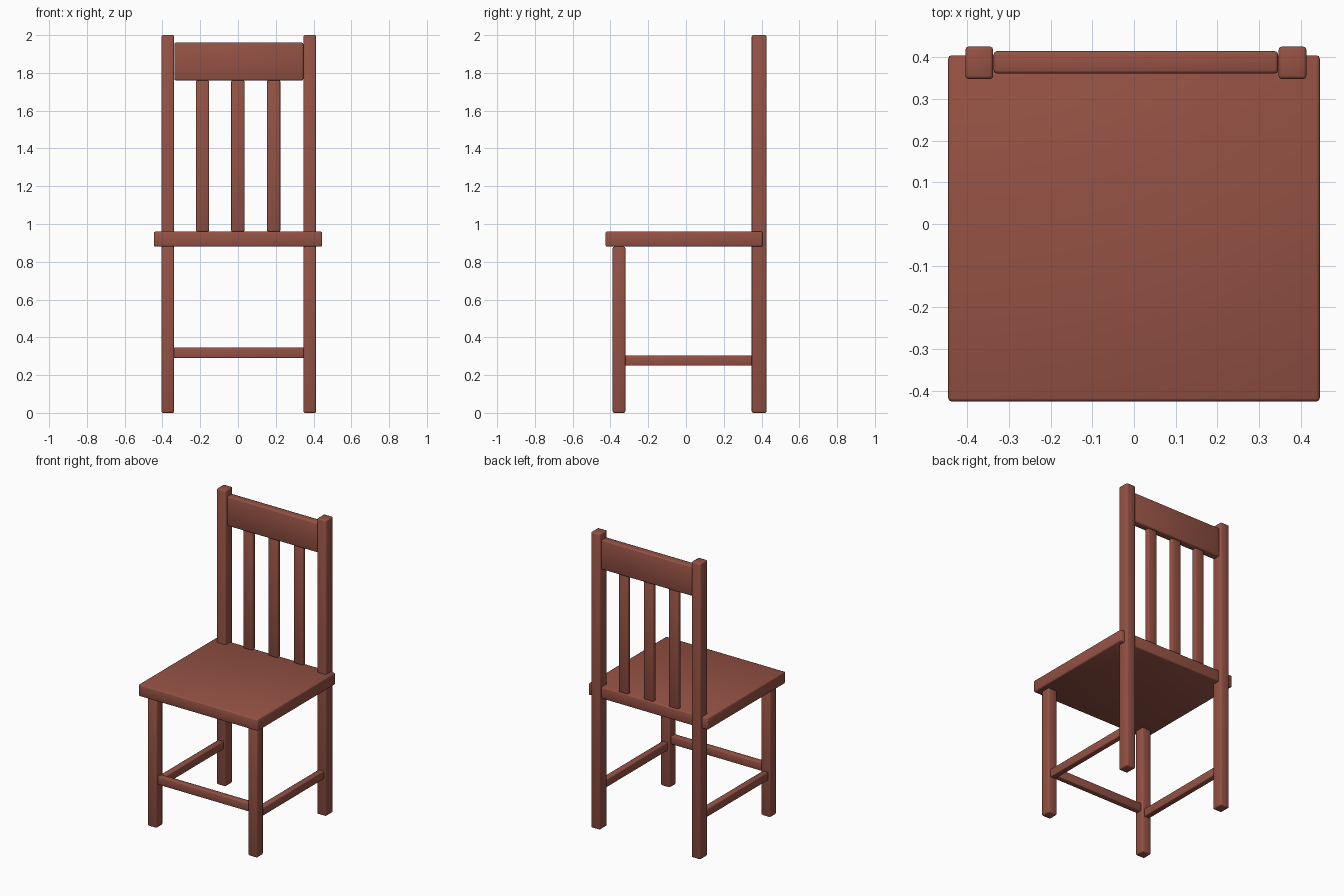
import bpy

if "Cube" in bpy.data.objects:
    bpy.data.objects.remove(bpy.data.objects["Cube"])

wood = bpy.data.materials.new("reddish brown wood")
wood.diffuse_color = (0.30, 0.084, 0.058, 1)
wood.use_nodes = True
wood.node_tree.nodes["Principled BSDF"].inputs["Base Color"].default_value = wood.diffuse_color


def board(name, x, y, z, bevel=0.008):
    """Rounded box from (min, max) ranges on each axis."""
    bpy.ops.mesh.primitive_cube_add(size=1, location=[(r[0] + r[1]) / 2 for r in (x, y, z)])
    ob = bpy.context.object
    ob.name = name
    ob.scale = [r[1] - r[0] for r in (x, y, z)]
    bpy.ops.object.transform_apply(location=False, rotation=False, scale=True)
    ob.data.materials.append(wood)
    bpy.ops.object.shade_smooth()
    mod = ob.modifiers.new("rounded edges", "BEVEL")
    mod.width = bevel
    mod.segments = 2
    return ob


# seat
board("seat", (-0.446, 0.446), (-0.426, 0.405), (0.88, 0.96))

# legs, back posts and side stretchers
for side, x0, x1 in (("left", -0.405, -0.338), ("right", 0.347, 0.414)):
    board("back_post_" + side, (x0, x1), (0.348, 0.426), (0, 2))
    board("front_leg_" + side, (x0, x1), (-0.388, -0.321), (0, 0.88))
    mid = (x0 + x1) / 2
    board("side_stretcher_" + side, (mid - 0.02, mid + 0.02), (-0.322, 0.349), (0.25, 0.305), 0.005)

# front stretcher
board("front_stretcher", (-0.339, 0.348), (-0.375, -0.335), (0.29, 0.346), 0.005)

# backrest: top rail and slats
board("top_rail", (-0.337, 0.346), (0.361, 0.415), (1.76, 1.96))
for i, x in enumerate((-0.188, -0.001, 0.189)):
    board("back_slat_%d" % (i + 1), (x - 0.035, x + 0.035), (0.373, 0.403), (0.96, 1.76), 0.006)
